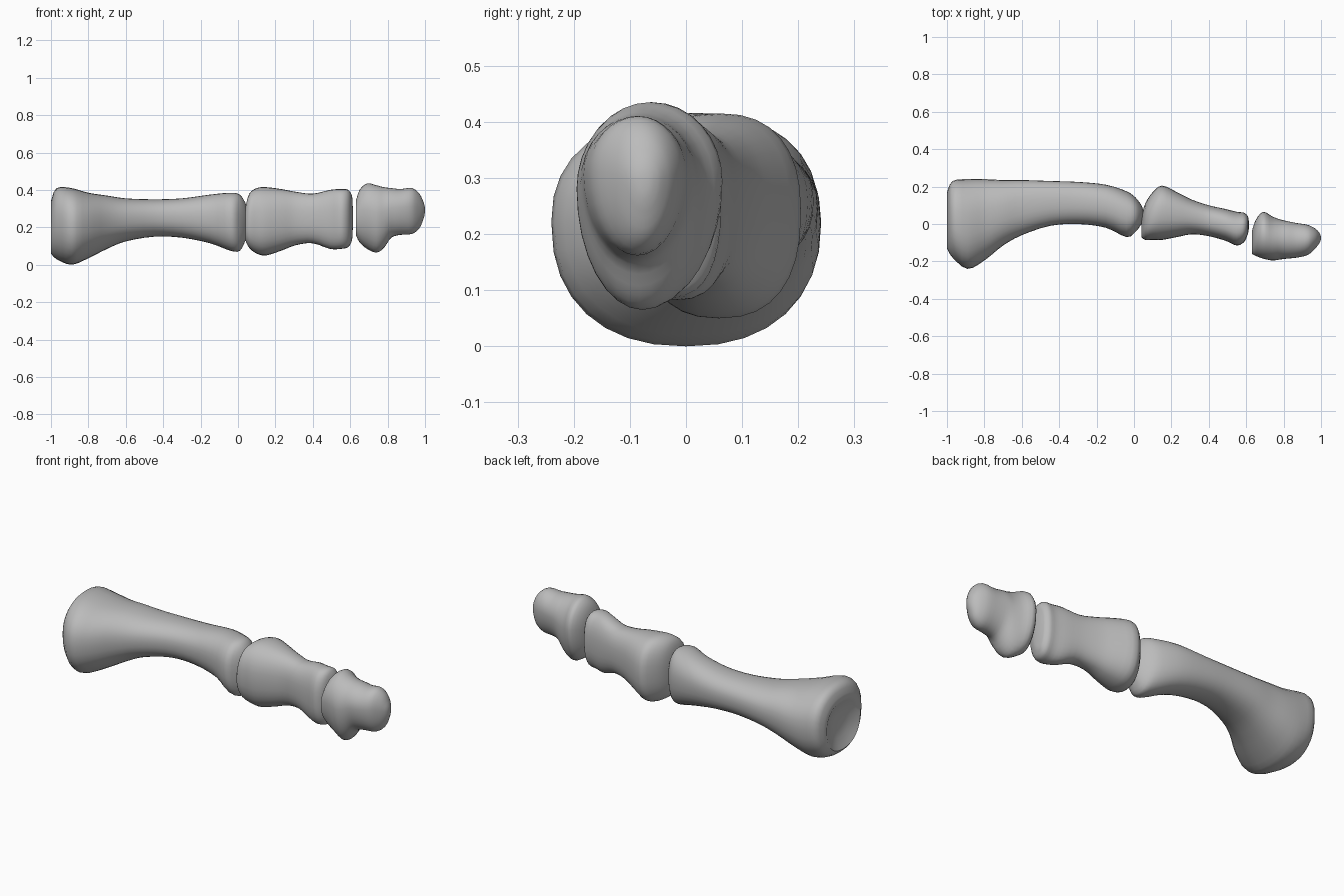
import bpy, bmesh, math
from mathutils import Vector

cube = bpy.data.objects.get("Cube")
if cube:
    bpy.data.objects.remove(cube, do_unlink=True)

SIDES = 32      # points around each ring
STEPS = 3       # rings between two measured sections
CM = 0.01       # sections are given in hundredths


def make_material(name, colour):
    mat = bpy.data.materials.new(name)
    mat.use_nodes = True
    mat.diffuse_color = colour
    mat.node_tree.nodes["Principled BSDF"].inputs["Base Color"].default_value = colour
    return mat


def spline(a, b, c, d, t):
    """Catmull-Rom blend from section b to section c."""
    return [0.5 * (2 * q + (r - p) * t + (2 * p - 5 * q + 4 * r - s) * t * t
                   + (3 * q - p - 3 * r + s) * t ** 3)
            for p, q, r, s in zip(a, b, c, d)]


def smooth_sections(sections):
    padded = [sections[0]] + sections + [sections[-1]]
    result = []
    for i in range(len(sections) - 1):
        for k in range(STEPS):
            result.append(spline(*padded[i:i + 4], k / STEPS))
    return result + [list(sections[-1])]


def ring_points(section, belly, boxy):
    """Rounded outline whose widest level sits at the belly fraction."""
    x, back_y, front_y, low, high = section
    mid_y = (back_y + front_y) / 2
    mid_z = low + (high - low) * belly
    points = []
    for i in range(SIDES):
        angle = math.tau * i / SIDES
        c, s = math.cos(angle), math.sin(angle)
        ry = (front_y - back_y) / 2
        rz = high - mid_z if s > 0 else mid_z - low
        y = mid_y + ry * math.copysign(abs(c) ** (2 / boxy), c)
        z = mid_z + rz * math.copysign(abs(s) ** (2 / boxy), s)
        points.append(Vector((x, y, z)) * CM)
    return points


def end_rings(ring, offset):
    """Shrinking rings that dish or dome the end of a bone."""
    centre = sum(ring, Vector()) / len(ring)
    rings = []
    for size in (0.85, 0.6, 0.3):
        shift = Vector((offset * (1 - size * size), 0, 0))
        rings.append([centre + (p - centre) * size + shift for p in ring])
    return rings


def make_bone(name, sections, belly, boxy, cup, dome, mat):
    rings = [ring_points(s, belly, boxy) for s in smooth_sections(sections)]
    rings = end_rings(rings[0], cup)[::-1] + rings + end_rings(rings[-1], dome)
    bm = bmesh.new()
    loops = [[bm.verts.new(p) for p in ring] for ring in rings]
    for a, b in zip(loops, loops[1:]):
        for i in range(SIDES):
            j = (i + 1) % SIDES
            bm.faces.new((a[i], a[j], b[j], b[i]))
    bm.faces.new(loops[0])
    bm.faces.new(loops[-1])
    bmesh.ops.recalc_face_normals(bm, faces=bm.faces)
    mesh = bpy.data.meshes.new(name)
    bm.to_mesh(mesh)
    bm.free()
    mesh.materials.append(mat)
    obj = bpy.data.objects.new(name, mesh)
    bpy.context.collection.objects.link(obj)
    bpy.ops.object.select_all(action="DESELECT")
    obj.select_set(True)
    bpy.context.view_layer.objects.active = obj
    bpy.ops.object.shade_smooth_by_angle(angle=math.radians(50))
    return obj


bone_grey = make_material("bone grey", (0.5, 0.5, 0.5, 1))

# Each section: x, lowest y, highest y, lowest z, highest z

# Long base bone with a flared, dished root
make_bone("proximal_bone", [
    (-100, -13, 17, 6, 34), (-97, -18, 23, 3, 41), (-89, -24, 24, 0, 41),
    (-80, -19.5, 24, 3.5, 38.5), (-70, -11.5, 23.5, 8.5, 37),
    (-60, -6, 23.5, 12.5, 35.5), (-45, -1, 23, 15, 35),
    (-30, 0, 22.5, 14.5, 35.5), (-15, -2, 21, 11.5, 37.5),
    (-4, -7, 17.5, 7.5, 38.5), (1, -4, 14, 7.5, 37.5), (4, 0, 10, 13, 33),
], 0.54, 2.3, 0.04, 0.013, bone_grey)

# Middle bone, waisted between two knuckles
make_bone("middle_bone", [
    (4, -7, 4, 13, 31), (6, -8.5, 11, 9, 38), (10, -8.5, 17, 6, 41),
    (15, -8.5, 20.5, 5, 41.5), (23, -7, 17, 7.5, 40.5),
    (31, -5.5, 13, 10.5, 39), (40, -6.5, 10, 11.5, 38),
    (49, -9, 8, 8.5, 40), (55, -11.5, 6.5, 8.5, 40.5),
    (59, -9.5, 6, 9.5, 40), (61, -5, 4, 13, 37),
], 0.52, 2.4, 0.02, 0.005, bone_grey)

# Short fingertip bone with a drooping heel and a blunt tip
make_bone("fingertip_bone", [
    (63, -16, -4, 16, 34), (65, -17, 2, 12, 40), (69, -18.5, 6.5, 8.5, 43.5),
    (74, -19.5, 4, 6.5, 42.5), (78, -19, 2.5, 9, 41.5),
    (82, -18.5, 1.5, 14.5, 41), (87, -18, 0.5, 16, 40.5),
    (93, -16.5, -0.5, 16.5, 41), (97, -13, -2.5, 19.5, 38),
    (99, -10.5, -4.5, 24, 34),
], 0.6, 2, 0.015, 0.01, bone_grey)
